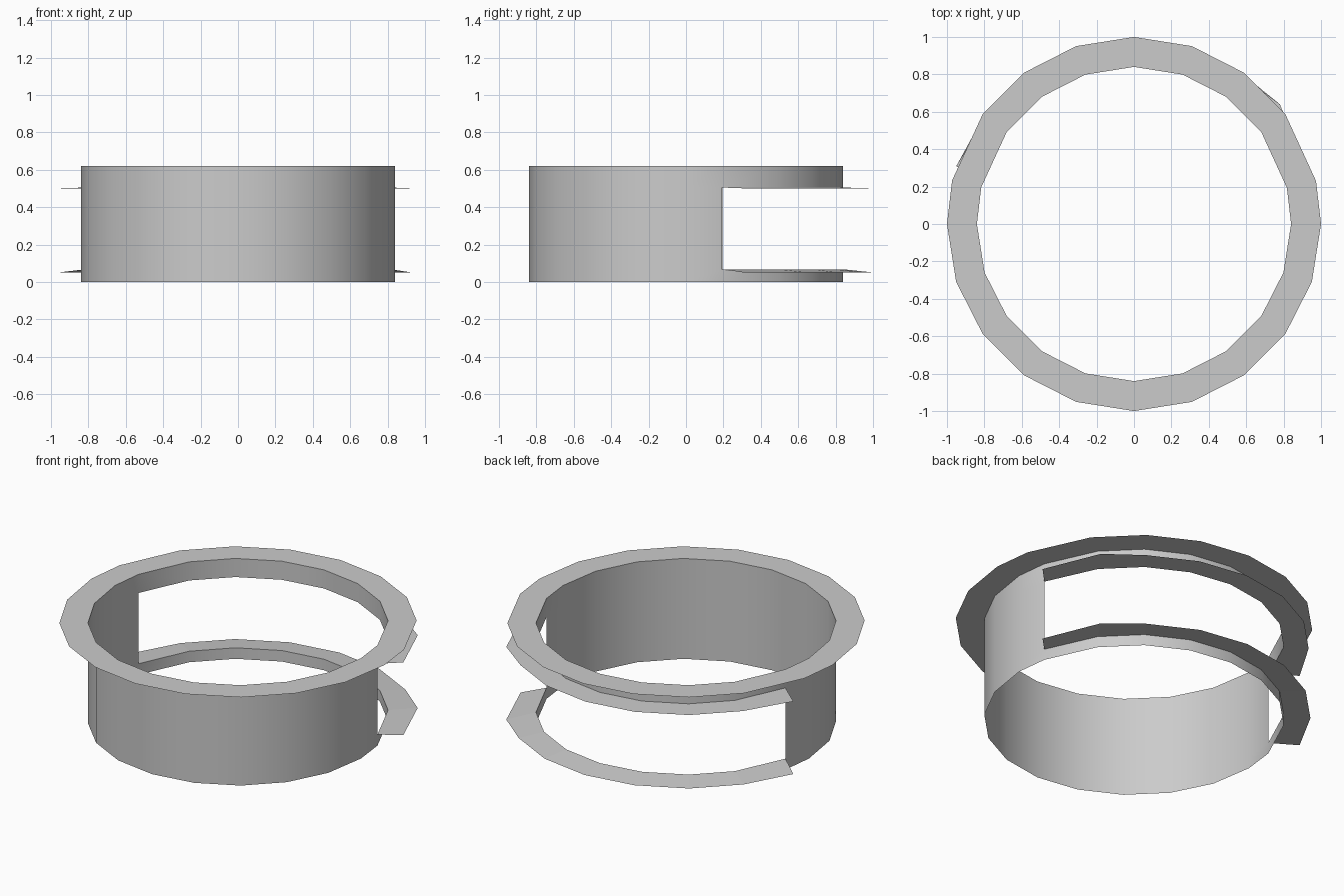
import bpy
from math import sin, cos, radians

if "Cube" in bpy.data.objects:
    bpy.data.objects.remove(bpy.data.objects["Cube"])

# 20-sided plan, with the two corners at the window jambs pulled forward
ANGLES = [18 * i for i in range(20)]
ANGLES[1], ANGLES[9] = 13.3, 166.5
BACK = ANGLES[1:10]            # window side
FRONT = ANGLES[9:] + [360 + ANGLES[0], 360 + ANGLES[1]]
R = 0.84
TOP, HEAD, SILL = 0.62, 0.505, 0.068


def arc(angles, r, z):
    return [(r * cos(radians(a)), r * sin(radians(a)), z) for a in angles]


def add_strips(name, strips, smooth=False):
    """Each strip is a pair of matching point rows joined by quads."""
    verts, faces, index = [], [], {}

    def vid(p):
        key = tuple(round(c, 4) for c in p)
        if key not in index:
            index[key] = len(verts)
            verts.append(p)
        return index[key]

    for a, b in strips:
        for i in range(len(a) - 1):
            faces.append([vid(p) for p in (a[i], a[i + 1], b[i + 1], b[i])])
    mesh = bpy.data.meshes.new(name)
    mesh.from_pydata(verts, [], faces)
    mesh.update()
    ob = bpy.data.objects.new(name, mesh)
    bpy.context.collection.objects.link(ob)
    if smooth:
        bpy.context.view_layer.objects.active = ob
        ob.select_set(True)
        bpy.ops.object.shade_smooth_by_angle(angle=radians(35))
        ob.select_set(False)
    return ob


# Thin wall: full height at the front, narrow bands above and below the window
levels = [0, SILL, HEAD, TOP]
strips = [(arc(FRONT, R, a), arc(FRONT, R, b)) for a, b in zip(levels, levels[1:])]
strips += [(arc(BACK, R, a), arc(BACK, R, b)) for a, b in ((0, SILL), (HEAD, TOP))]
add_strips("ring_wall", strips, smooth=True)

# Flat rim around the top
loop = ANGLES + [360]
add_strips("top_rim", [(arc(loop, R, TOP), arc(loop, 1.0, TOP))])

# Ledges projecting from the lower and upper window edges
OUTER = [18, 39] + ANGLES[3:9] + [162]
for name, z_in, z_out, r in (("window_sill", SILL, 0.052, 0.99),
                             ("window_head", HEAD, 0.501, 0.98)):
    outer = arc(OUTER, r, z_out)
    outer[0] = (0.92, 0.30, z_out)
    outer[1] = (0.78, 0.64, z_out)
    outer[-1] = (-0.95, 0.31, z_out)
    # the inner row has one point per window corner
    add_strips(name, [(arc(BACK, R, z_in), outer)])
